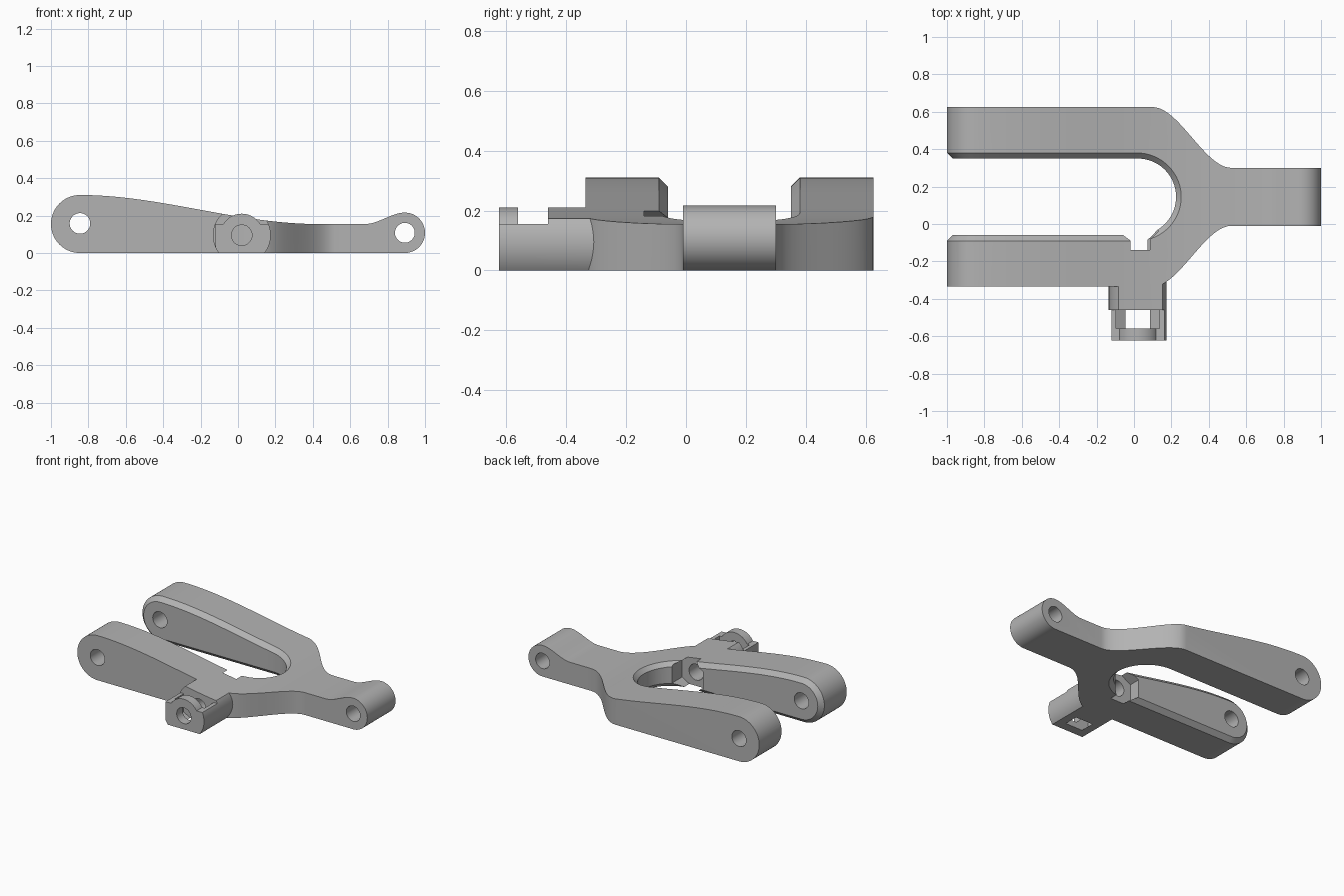
import bpy, bmesh, math
from mathutils import Vector

cube = bpy.data.objects.get("Cube")
if cube:
    bpy.data.objects.remove(cube, do_unlink=True)

MID = 0.145                     # centre line of the fork in y
ARM_X, ARM_R = -0.845, 0.155    # rounded arm ends
LUG_X, LUG_R = 0.892, 0.108     # rounded single lug
SLOT_X, SLOT_R = 0.02, 0.205    # round end of the fork slot
BOSS_X, BOSS_Z = 0.02, 0.095    # side boss axis
FRONT, BACK = -0.623, 0.625
CHAMFER = 0.03

grey = bpy.data.materials.new("plain grey")
grey.use_nodes = True
colour = (0.45, 0.45, 0.45, 1)
grey.diffuse_color = colour
for node in grey.node_tree.nodes:
    if node.type == "BSDF_PRINCIPLED":
        node.inputs["Base Color"].default_value = colour


def ease(a, b, t):
    t = min(max(t, 0), 1)
    return a + (b - a) * t * t * (3 - 2 * t)


def span(a, b, n):
    return [a + (b - a) * i / n for i in range(n + 1)]


def arc(cx, cy, r, start, end, n):
    return [(cx + r * math.cos(math.radians(a)), cy + r * math.sin(math.radians(a)))
            for a in span(start, end, n)]


def top(x):
    if x < 0.6:
        return ease(2 * ARM_R, 0.155, (x - ARM_X) / 1.27)
    return ease(0.155, 2 * LUG_R, (x - 0.68) / (LUG_X - 0.68))


def loft(name, rings, closed=False):
    """Skin a list of equal point rings, capped unless closed."""
    bm = bmesh.new()
    rows = [[bm.verts.new(p) for p in ring] for ring in rings]
    n = len(rows[0])
    pairs = list(zip(rows, rows[1:] + rows[:1])) if closed else list(zip(rows, rows[1:]))
    for a, b in pairs:
        for i in range(n):
            j = (i + 1) % n
            bm.faces.new((a[i], a[j], b[j], b[i]))
    if not closed:
        bm.faces.new(rows[0])
        bm.faces.new(rows[-1])
    bmesh.ops.recalc_face_normals(bm, faces=bm.faces)
    mesh = bpy.data.meshes.new(name)
    bm.to_mesh(mesh)
    bm.free()
    mesh.materials.append(grey)
    obj = bpy.data.objects.new(name, mesh)
    bpy.context.collection.objects.link(obj)
    return obj


def prism_y(name, pts, y0, y1):
    return loft(name, [[(x, y, z) for x, z in pts] for y in (y0, y1)])


def rod(name, x, z, r, y0, y1, sides=64, turn=0):
    return prism_y(name, arc(x, z, r, turn, turn + 360, sides)[:-1], y0, y1)


def box(name, x0, x1, y0, y1, z0, z1):
    return prism_y(name, [(x0, z0), (x1, z0), (x1, z1), (x0, z1)], y0, y1)


def combine(target, tool, mode):
    mod = target.modifiers.new(mode, "BOOLEAN")
    mod.operation, mod.solver, mod.object = mode, "EXACT", tool
    bpy.context.view_layer.objects.active = target
    bpy.ops.object.modifier_apply(modifier=mod.name)
    bpy.data.objects.remove(tool, do_unlink=True)


# Forked plan outline with a round-ended slot
flank = [(x, ease(BACK - MID, 0.155, (x - 0.1) / 0.42)) for x in span(0.1, 0.52, 24)]
half = [(-1.1, BACK - MID)] + flank + [(1.1, 0.155)]
outline = [(x, MID + h) for x, h in half] + [(x, MID - h) for x, h in reversed(half)]
outline += [(-1.1, MID - SLOT_R)] + arc(SLOT_X, MID, SLOT_R, -90, 90, 40) + [(-1.1, MID + SLOT_R)]
body = loft("fork_link", [[(x, y, z) for x, y in outline] for z in (-0.1, 0.5)])

# Side boss, then trim everything to the side profile
combine(body, rod("boss", BOSS_X, BOSS_Z, 0.155, FRONT, -0.25), "UNION")
profile = arc(ARM_X, ARM_R, ARM_R, 270, 90, 36)
profile += [(x, top(x)) for x in span(ARM_X, 0.42, 40)[1:]]
profile += [(x, top(x)) for x in span(0.68, LUG_X, 16)[:-1]]
profile += arc(LUG_X, LUG_R, LUG_R, 90, -90, 32)
combine(body, prism_y("profile", profile, -0.8, 0.8), "INTERSECT")

# Chamfer swept around the whole inner wall of the fork
wall = [(x, MID + SLOT_R, Vector((0, -1, 0))) for x in span(ARM_X, SLOT_X, 28)[:-1]]
for x, y in arc(SLOT_X, MID, SLOT_R, 90, -90, 40):
    wall.append((x, y, Vector((SLOT_X - x, MID - y, 0)).normalized()))
wall += [(x, MID - SLOT_R, Vector((0, 1, 0))) for x in span(SLOT_X, ARM_X, 28)[1:]]


def end_arc(y, w, start, end):
    return [(Vector((x, y, z)), w, Vector((x - ARM_X, 0, z - ARM_R)).normalized())
            for x, z in arc(ARM_X, ARM_R, ARM_R, start, end, 36)[1:-1]]


up = Vector((0, 0, 1))
loop = [(Vector((x, y, top(x))), w, up) for x, y, w in wall]
loop += end_arc(MID - SLOT_R, Vector((0, 1, 0)), 90, 270)
loop += [(Vector((x, y, 0)), w, -up) for x, y, w in reversed(wall)]
loop += end_arc(MID + SLOT_R, Vector((0, -1, 0)), 270, 90)
e = 0.01
sections = [(p - (CHAMFER + e) * n + e * w, p - (CHAMFER + e) * w + e * n, p + 0.02 * (n + w))
            for p, w, n in loop]
combine(body, loft("chamfer_cutter", sections, closed=True), "DIFFERENCE")

# Flattened front of the boss with a round end cap
combine(body, box("boss_flat", -0.3, 0.3, -0.8, -0.46, 0.155, 0.5), "DIFFERENCE")
combine(body, box("boss_side", -0.3, -0.12, -0.8, -0.46, -0.1, 0.3), "DIFFERENCE")
cap = arc(BOSS_X, BOSS_Z, 0.115, -20, 200, 48)
combine(body, prism_y("cap", cap, FRONT, -0.56), "UNION")

# Hexagonal nut pockets and pin holes
combine(body, rod("cap_pocket", BOSS_X, BOSS_Z, 0.133, -0.56, -0.46, 6, 30), "DIFFERENCE")
combine(body, rod("arm_pocket", BOSS_X, BOSS_Z, 0.125, -0.14, 0.02, 6, 30), "DIFFERENCE")
combine(body, rod("boss_hole", BOSS_X, BOSS_Z, 0.055, -0.8, -0.1), "DIFFERENCE")
combine(body, rod("arm_hole", ARM_X, 0.158, 0.055, -0.8, 0.8), "DIFFERENCE")
combine(body, rod("lug_hole", LUG_X, LUG_R, 0.053, -0.8, 0.8), "DIFFERENCE")

bpy.ops.object.select_all(action="DESELECT")
body.select_set(True)
bpy.context.view_layer.objects.active = body
bpy.ops.object.shade_smooth_by_angle(angle=math.radians(25))
